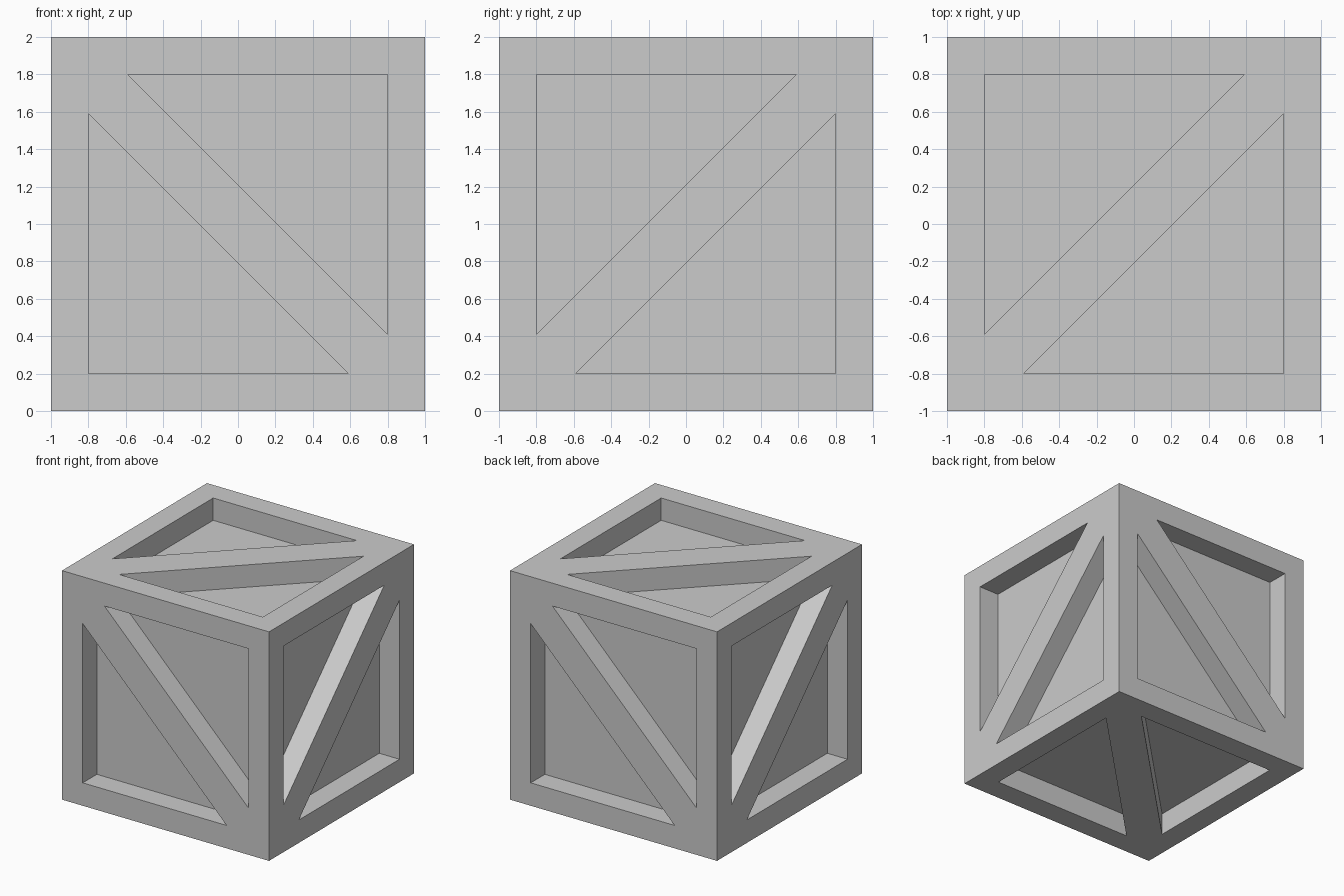
import bpy, bmesh
from mathutils import Vector

if "Cube" in bpy.data.objects:
    bpy.data.objects.remove(bpy.data.objects["Cube"])

HALF = 1.0      # half the crate size
RIM = 0.80      # inner edge of the frame boards
TIP = 0.59      # where the diagonal brace meets the frame
DEPTH = 0.195   # how far the panels sit back
CENTRE = Vector((0, 0, HALF))

# Outward normal, rightward axis, slope of the brace as seen from outside
FACES = [
    ((0, -1, 0), (1, 0, 0), -1),   # front
    ((1, 0, 0), (0, 1, 0), 1),     # right
    ((0, 1, 0), (-1, 0, 0), -1),   # back
    ((-1, 0, 0), (0, -1, 0), 1),   # left
    ((0, 0, 1), (1, 0, 0), 1),     # top
    ((0, 0, -1), (1, 0, 0), -1),   # bottom
]


def add_pocket(bm, normal, right, slope, side):
    """Triangular prism on one side of a face's diagonal brace."""
    n, u = Vector(normal), Vector(right)
    v = n.cross(u)
    tri = [(-RIM, RIM), (-RIM, -TIP), (TIP, RIM)]

    def ring(height):
        return [bm.verts.new(CENTRE + n * height + u * a * side * slope + v * b * side)
                for a, b in tri]

    low, high = ring(HALF - DEPTH), ring(HALF + 0.1)
    bm.faces.new(low)
    bm.faces.new(high)
    for i in range(3):
        j = (i + 1) % 3
        bm.faces.new((low[i], low[j], high[j], high[i]))


# Solid crate block
bpy.ops.mesh.primitive_cube_add(size=2 * HALF, location=CENTRE)
crate = bpy.context.object
crate.name = "crate"

# Two triangular pockets per face, leaving frame and diagonal brace
bm = bmesh.new()
for normal, right, slope in FACES:
    for side in (1, -1):
        add_pocket(bm, normal, right, slope, side)
bmesh.ops.recalc_face_normals(bm, faces=bm.faces)
mesh = bpy.data.meshes.new("panel_pockets")
bm.to_mesh(mesh)
bm.free()
cutter = bpy.data.objects.new("panel_pockets", mesh)
cutter.hide_render = True
bpy.context.collection.objects.link(cutter)

# Carve the pockets and drop the helper
cut = crate.modifiers.new("pockets", 'BOOLEAN')
cut.operation = 'DIFFERENCE'
cut.solver = 'EXACT'
cut.object = cutter
bpy.context.view_layer.objects.active = crate
bpy.ops.object.modifier_apply(modifier=cut.name)
bpy.data.objects.remove(cutter)
